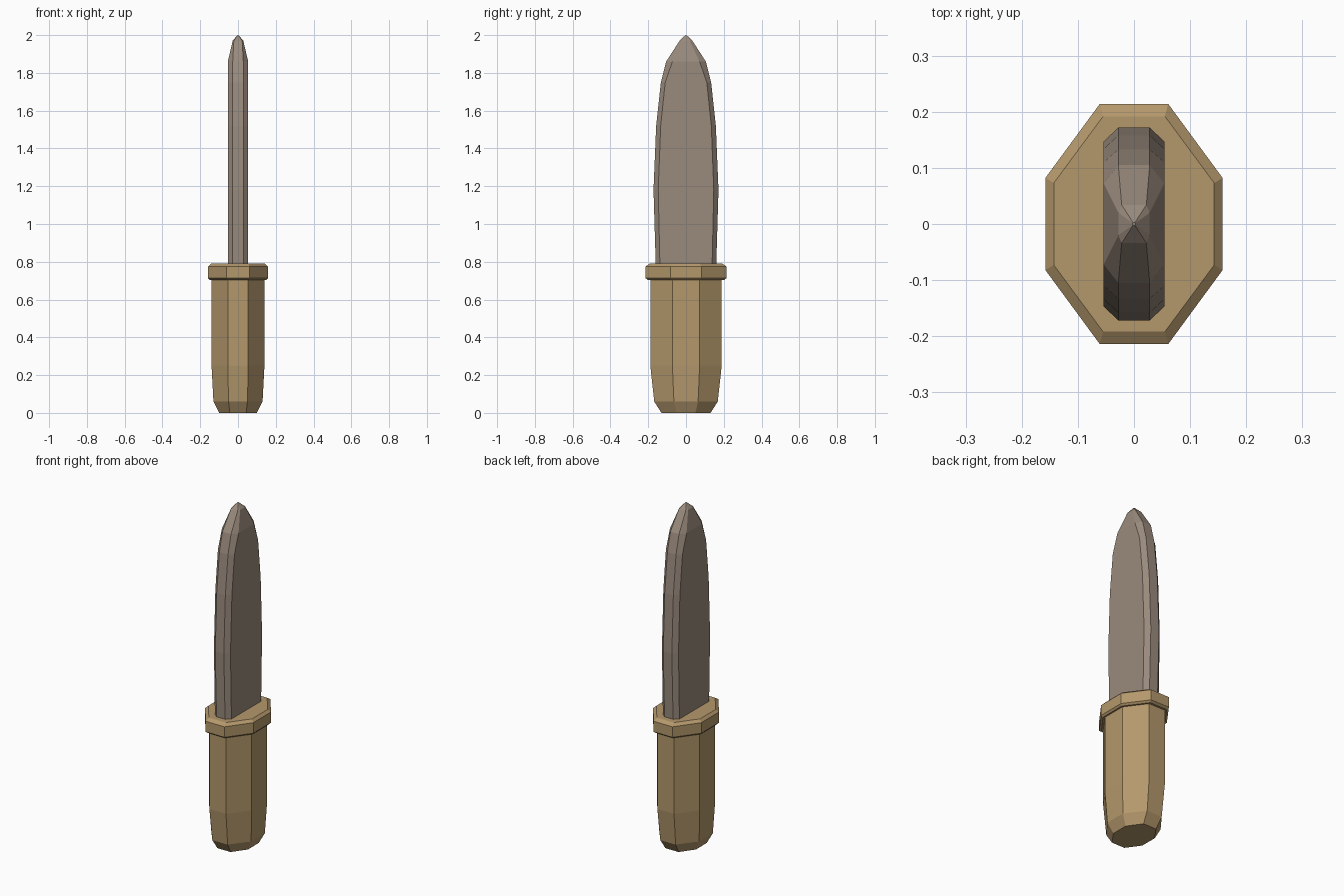
import bpy

if "Cube" in bpy.data.objects:
    bpy.data.objects.remove(bpy.data.objects["Cube"])


def material(name, rgb):
    m = bpy.data.materials.new(name)
    m.diffuse_color = (*rgb, 1)
    m.use_nodes = True
    m.node_tree.nodes["Principled BSDF"].inputs["Base Color"].default_value = m.diffuse_color
    return m


def ring(z, wide_x, narrow_x, wide_y, narrow_y):
    """Eight-sided section with flats on the x and y sides."""
    quarter = [(wide_x, narrow_y), (narrow_x, wide_y)]
    half = quarter + [(-x, y) for x, y in reversed(quarter)]
    return [(x, y, z) for x, y in half + [(-x, -y) for x, y in half]]


def loft(name, sections, mat):
    """Skin a stack of eight-sided sections, bottom to top."""
    verts = [p for s in sections for p in ring(*s)]
    n, top = 8, 8 * (len(sections) - 1)
    faces = [tuple(reversed(range(n))), tuple(range(top, top + n))]
    for r in range(len(sections) - 1):
        for i in range(n):
            a, b = r * n + i, r * n + (i + 1) % n
            faces.append((a, b, b + n, a + n))
    me = bpy.data.meshes.new(name)
    me.from_pydata(verts, [], faces)
    me.materials.append(mat)
    ob = bpy.data.objects.new(name, me)
    bpy.context.collection.objects.link(ob)
    return ob


wood = material("tan handle", (0.456, 0.314, 0.150))
steel = material("grey brown blade", (0.323, 0.258, 0.205))

# Handle with tapered butt
loft("handle", [
    (0.00, 0.10, 0.043, 0.130, 0.050),
    (0.06, 0.13, 0.050, 0.168, 0.064),
    (0.25, 0.14, 0.054, 0.189, 0.072),
    (0.71, 0.14, 0.054, 0.189, 0.072)], wood)

# Guard collar with chamfered rims
loft("guard", [
    (0.703, 0.149, 0.057, 0.201, 0.077),
    (0.713, 0.158, 0.061, 0.214, 0.082),
    (0.775, 0.158, 0.061, 0.214, 0.082),
    (0.790, 0.143, 0.055, 0.192, 0.073)], wood)

# Leaf-shaped blade with bevelled edges, narrowing to the tip
loft("blade", [
    (0.780, 0.054, 0.028, 0.160, 0.138),
    (1.180, 0.054, 0.028, 0.172, 0.147),
    (1.520, 0.054, 0.028, 0.158, 0.134),
    (1.750, 0.054, 0.028, 0.133, 0.110),
    (1.860, 0.054, 0.028, 0.105, 0.072),
    (1.970, 0.028, 0.022, 0.034, 0.020),
    (2.000, 0.003, 0.002, 0.003, 0.002)], steel)
